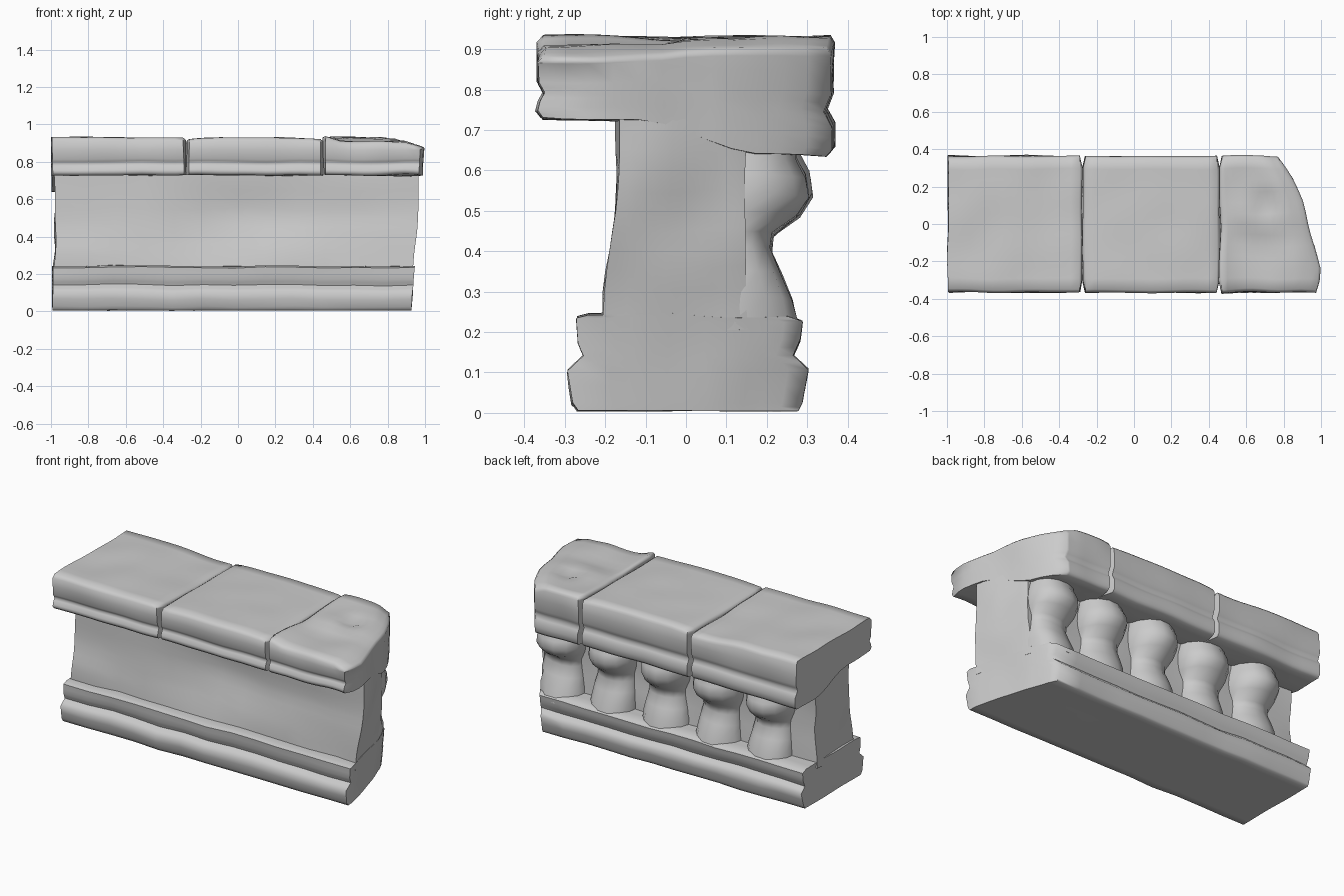
import bpy, bmesh, math
from mathutils import Vector, noise

if "Cube" in bpy.data.objects:
    bpy.data.objects.remove(bpy.data.objects["Cube"])


def lerp(a, b, t):
    return a + (b - a) * t


def smooth(t):
    t = max(0.0, min(1.0, t))
    return t * t * (3 - 2 * t)


def sample(rows, t):
    # interpolate a list of tuples at t in 0..1
    f = t * (len(rows) - 1)
    i = min(int(f + 1e-6), len(rows) - 2)
    return [lerp(a, b, f - i) for a, b in zip(rows[i], rows[i + 1])]


# plan curve of the broken right end, evenly spaced from y=-0.36 to y=0.36
BREAK = [(0.985,), (0.995,), (0.965,), (0.93,), (0.90,), (0.855,), (0.785,)]


def broken_x(y, z):
    t = max(0.0, min(1.0, (y + 0.36) / 0.72))
    return sample(BREAK, t)[0] - 0.065 * max(0.0, 1 - z / 0.93) ** 1.4


def weather(p, amount, seed):
    return p + amount * noise.noise_vector(p * 4.5 + Vector((seed, seed * 2, 0)))


def add_mesh(name, bm):
    bmesh.ops.recalc_face_normals(bm, faces=bm.faces)
    me = bpy.data.meshes.new(name)
    bm.to_mesh(me)
    bm.free()
    ob = bpy.data.objects.new(name, me)
    bpy.context.collection.objects.link(ob)
    return ob


def block(name, rows, x0, x1=None, seed=0, rough=0.012, joint=(0, 0), sculpt=None):
    # rows: (front y, front z, back y, back z) from bottom to top; x1=None means broken end
    bm = bmesh.new()
    bmesh.ops.create_cube(bm, size=1)
    bmesh.ops.subdivide_edges(bm, edges=bm.edges[:], cuts=(len(rows) - 1) * 2 - 1,
                              use_grid_fill=True)
    for vert in bm.verts:
        u, v, w = (c + 0.5 for c in vert.co)
        yf, zf, yb, zb = sample(rows, w)
        y = lerp(yf, yb, v)
        z = lerp(zf, zb, smooth((v - 0.28) / 0.5))
        end = broken_x(y, z) if x1 is None else x1
        p = Vector((lerp(x0, end, u), y, z))
        rim = v < 0.01 or v > 0.99 or w > 0.99
        if rim and u < 0.01:
            p.x += joint[0]
        if rim and u > 0.99:
            p.x -= joint[1]
        q = weather(p, rough, seed)
        q.z = max(0.0, q.z) if z > 0.02 else max(0.0, lerp(z, q.z, 0.3))
        if sculpt:
            sculpt(q, v, w)
        vert.co = q
    return add_mesh(name, bm)


# moulded plinth
block("plinth", [
    (-0.265, 0.005, 0.275, 0.005), (-0.278, 0.025, 0.285, 0.025),
    (-0.29, 0.105, 0.30, 0.105), (-0.252, 0.142, 0.262, 0.14),
    (-0.265, 0.175, 0.28, 0.18), (-0.27, 0.235, 0.287, 0.225),
    (-0.24, 0.243, 0.25, 0.24)], -0.99, seed=1, rough=0.009)


# wall core with a hollow worn into the front
def hollow(p, v, w):
    d = math.exp(-((p.x - 0.08) / 0.35) ** 2 - ((p.z - 0.52) / 0.2) ** 2)
    p.y += 0.045 * d * (1 - v)


block("wall", [
    (-0.205, 0.2, 0.16, 0.2), (-0.198, 0.3, 0.15, 0.3), (-0.185, 0.4, 0.14, 0.4),
    (-0.175, 0.5, 0.14, 0.5), (-0.172, 0.6, 0.145, 0.6), (-0.17, 0.7, 0.15, 0.68),
    (-0.17, 0.77, 0.15, 0.77)], -0.98, seed=4, rough=0.018, sculpt=hollow)

# three coping stones
COPING = [
    (-0.355, 0.728, 0.35, 0.642), (-0.368, 0.745, 0.365, 0.66),
    (-0.362, 0.768, 0.365, 0.715), (-0.350, 0.79, 0.346, 0.75),
    (-0.364, 0.815, 0.363, 0.79), (-0.366, 0.912, 0.363, 0.91),
    (-0.35, 0.93, 0.35, 0.93)]


def worn_left(p, v, w):
    if w > 0.8:
        p.z -= 0.02 * smooth((p.x + 0.7) / 0.4) * smooth(v * 1.3)


def worn_middle(p, v, w):
    if w > 0.8:
        p.z -= 0.012 * abs((p.x - 0.09) / 0.37) ** 3


def worn_right(p, v, w):
    if w > 0.8:
        pit = math.exp(-((p.x - 0.7) / 0.07) ** 2 - ((p.y - 0.1) / 0.07) ** 2)
        p.z -= 0.035 * pit + 0.02 * smooth((0.05 - p.y) / 0.15) * smooth((p.x - 0.45) / 0.1)
        p.z -= 0.025 * smooth((p.x - broken_x(p.y, 0.93) + 0.1) / 0.1)


block("coping_left", COPING, -0.995, -0.277, 7, 0.008, (0, 0.014), worn_left)
block("coping_middle", COPING, -0.275, 0.458, 12, 0.006, (0.014, 0.014), worn_middle)
block("coping_right", COPING, 0.46, None, 17, 0.014, (0.014, 0.012), worn_right)

# engaged balusters along the back: (z, centre y, x radius, y radius)
RINGS = [
    (0.21, 0.14, 0.15, 0.145), (0.28, 0.14, 0.143, 0.125), (0.34, 0.13, 0.135, 0.108),
    (0.40, 0.12, 0.125, 0.092), (0.44, 0.12, 0.125, 0.097), (0.49, 0.14, 0.14, 0.14),
    (0.54, 0.15, 0.15, 0.16), (0.59, 0.15, 0.148, 0.152), (0.63, 0.145, 0.14, 0.135),
    (0.69, 0.14, 0.135, 0.13)]
SIDES = 14
for i, cx in enumerate((-0.69, -0.34, 0.02, 0.37, 0.72)):
    bm = bmesh.new()
    loops = []
    for z, cy, rx, ry in RINGS:
        loop = []
        for k in range(SIDES):
            a = math.tau * k / SIDES
            p = weather(Vector((cx + rx * math.cos(a), cy + ry * math.sin(a), z)), 0.014, i)
            p.x = min(p.x, broken_x(p.y, p.z))
            loop.append(bm.verts.new(p))
        loops.append(loop)
    for a, b in zip(loops, loops[1:]):
        for k in range(SIDES):
            n = (k + 1) % SIDES
            bm.faces.new((a[k], a[n], b[n], b[k]))
    bm.faces.new(loops[0][::-1])
    bm.faces.new(loops[-1])
    add_mesh(f"baluster_{i + 1}", bm)

# soft worn stone shading with crisp arrises
bpy.ops.object.select_all(action='SELECT')
bpy.context.view_layer.objects.active = bpy.context.scene.objects[0]
bpy.ops.object.shade_smooth_by_angle(angle=math.radians(65))
